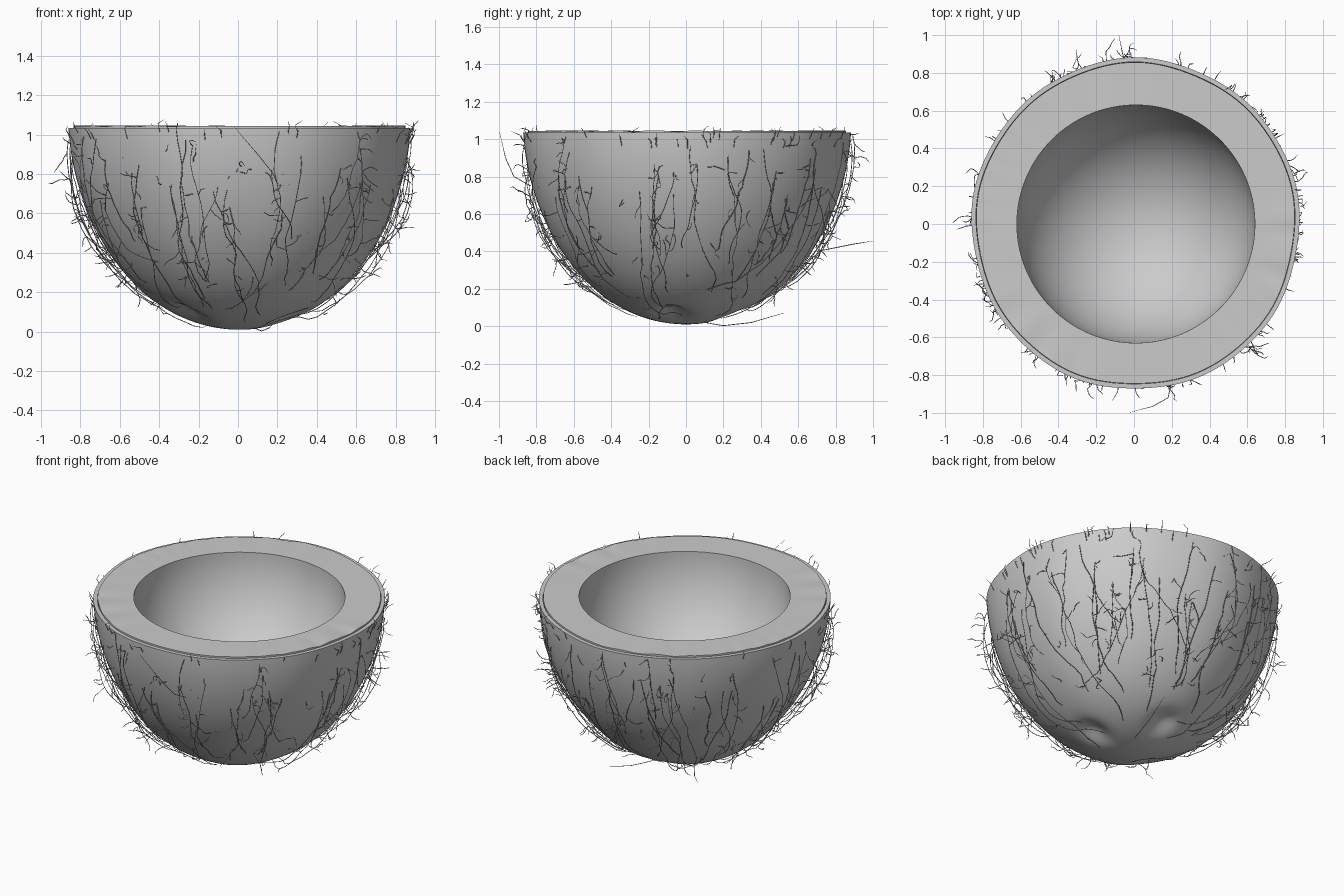
import bpy, bmesh, math, random
from math import sin, cos, pi
from mathutils import Vector

if "Cube" in bpy.data.objects:
    bpy.data.objects.remove(bpy.data.objects["Cube"])

random.seed(11)
SEG = 128
EYES = [Vector((0.25, -0.07)), Vector((0.0, 0.27)), Vector((-0.25, -0.17))]


def wobble(a):
    """Gentle out-of-round factor of the nut."""
    return -0.005 * cos(2 * a) + 0.004 * cos(5 * a - 1.9) + 0.003 * sin(9 * a)


def husk(t, a, inset=0.0):
    """Point on the shell: t = 0 at the bottom, pi/2 at the rim."""
    r = (0.872 - inset) * sin(t) * (1 - 0.03 * sin(2 * t)) * (1 + wobble(a))
    z = 1.035 - (1.025 - inset) * cos(t)
    x, y = r * cos(a) + 0.009, r * sin(a)
    # germination eyes pressed into the underside
    if t < 1.0:
        for e in EYES:
            d = (Vector((x, y)) - e).length
            z += 0.05 * math.exp(-(d / 0.085) ** 2)
    return Vector((x, y, z))


def skin(name, rings, angle=30):
    """Closed-around surface through rings of points; one-point rings become poles."""
    bm = bmesh.new()
    loops = [[bm.verts.new(p) for p in ring] for ring in rings]
    for lo, hi in zip(loops, loops[1:]):
        for i in range(SEG):
            j = (i + 1) % SEG
            if len(lo) == 1:
                bm.faces.new((lo[0], hi[j], hi[i]))
            elif len(hi) == 1:
                bm.faces.new((lo[i], lo[j], hi[0]))
            else:
                bm.faces.new((lo[i], lo[j], hi[j], hi[i]))
    bmesh.ops.recalc_face_normals(bm, faces=bm.faces)
    me = bpy.data.meshes.new(name)
    bm.to_mesh(me)
    bm.free()
    ob = bpy.data.objects.new(name, me)
    bpy.context.collection.objects.link(ob)
    bpy.ops.object.select_all(action='DESELECT')
    ob.select_set(True)
    bpy.context.view_layer.objects.active = ob
    bpy.ops.object.shade_smooth_by_angle(angle=math.radians(angle))
    return ob


ANG = [2 * pi * i / SEG for i in range(SEG)]
N = 48
TOP = pi / 2

# hard outer shell: outside up to the rim, then back down the inside
rings = [[husk(0, 0)]]
rings += [[husk(TOP * k / N, a) for a in ANG] for k in range(1, N + 1)]
rings += [[husk(TOP * k / N, a, 0.024) for a in ANG] for k in range(N, 0, -1)]
rings += [[husk(0, 0, 0.024)]]
skin("shell", rings)


# white flesh: outside, flat cut face with faint radial folds, round hollow
def cut_face(f, a):
    outer = husk(TOP, a, 0.026)
    inner = Vector((0.63 * cos(a) + 0.01, 0.63 * sin(a), 0))
    p = outer.lerp(inner, f)
    fold = sin(23 * a) * max(0, cos(3 * a + 0.6)) + 0.6 * sin(41 * a) * max(0, cos(2 * a + 1))
    p.z = 1.044 + 0.004 * fold * (1 - f)
    return p


def hollow(t, a):
    return Vector((0.63 * sin(t) * cos(a) + 0.01, 0.63 * sin(t) * sin(a), 1.044 - 0.66 * cos(t)))


rings = [[husk(0, 0, 0.026)]]
rings += [[husk(TOP * k / N, a, 0.026) for a in ANG] for k in range(1, N)]
rings += [[cut_face(k / 6, a) for a in ANG] for k in range(6)]
rings += [[hollow(TOP * k / 32, a) for a in ANG] for k in range(32, 0, -1)]
rings += [[hollow(0, 0)]]
skin("flesh", rings)

# loose husk fibres, all splines of one bevelled curve
cu = bpy.data.curves.new("husk_fibres", 'CURVE')
cu.dimensions = '3D'
cu.bevel_depth = 0.0022
cu.bevel_resolution = 0


def strand(points):
    sp = cu.splines.new('POLY')
    sp.points.add(len(points) - 1)
    for q, p in zip(sp.points, points):
        q.co = (p.x, p.y, max(p.z, 0.003), 1)
        q.radius = 1.0
    sp.points[-1].radius = 0.4


def lifted(t, a, h):
    """Point standing h off the shell."""
    out = Vector((sin(t) * cos(a), sin(t) * sin(a), -cos(t)))
    return husk(min(t, TOP), a) + out * h


def long_fibre(a, t, length, lift):
    """Hangs down a meridian, drifting sideways and bowing off the shell."""
    pts, n, turn = [], 16, random.uniform(-0.2, 0.2)
    for k in range(n + 1):
        s = k / n
        pts.append(lifted(t, a, 0.004 + lift * sin(pi * s) ** 0.7 + random.uniform(0, 0.006)))
        turn = (turn + random.gauss(0, 0.22)) * 0.85
        t = max(0.2, t - length / n * cos(turn))
        a += length / n * sin(turn) / max(sin(t), 0.3)
    strand(pts)
    return pts


def short_fibre(p, size):
    """Small crooked hair springing from a point."""
    out = Vector((p.x, p.y, (p.z - 0.9) * 0.8)).normalized()
    d = (out * 0.5 + Vector([random.gauss(0, 0.6) for _ in range(3)])).normalized()
    pts = [p.copy()]
    for _ in range(5):
        p = p + d * size / 5
        pts.append(p)
        d = (d + Vector([random.gauss(0, 0.4) for _ in range(3)])).normalized()
    strand(pts)


# tufts: a few long fibres sharing a meridian, with hairs branching off
for c in range(20):
    base = 2 * pi * (c + random.uniform(-0.3, 0.3)) / 20
    for _ in range(4):
        a = base + random.gauss(0, 0.08)
        t = random.uniform(1.15, 1.56)
        pts = long_fibre(a, t, random.uniform(0.4, 1.1), random.choice((0.01, 0.02, 0.04, 0.07)))
        for _ in range(3):
            short_fibre(random.choice(pts[:12]), random.uniform(0.06, 0.13))

# scattered hairs over the shell and along the rim
for _ in range(90):
    short_fibre(lifted(random.uniform(0.6, 1.5), random.uniform(0, 2 * pi), 0), random.uniform(0.06, 0.16))
for _ in range(40):
    a = random.uniform(0, 2 * pi)
    p = lifted(random.uniform(1.48, 1.55), a, 0.004)
    q = p + Vector((0.02 * cos(a), 0.02 * sin(a), random.uniform(0.03, 0.05)))
    strand([p, q, q + Vector((random.gauss(0, 0.02), random.gauss(0, 0.02), 0.02))])

# two stray strands that stick out furthest, front and back, and one under the base
strand([Vector(p) for p in ((0.2, -0.83, 0.75), (0.18, -0.92, 0.8), (0.1, -0.965, 0.9), (-0.02, -0.997, 1.04))])
strand([Vector(p) for p in ((0.0, 0.7, 0.4), (-0.03, 0.8, 0.42), (-0.06, 0.9, 0.44), (-0.08, 0.997, 0.455))])
strand([Vector(p) for p in ((0.08, 0.1, 0.02), (0.12, 0.2, 0.003), (0.16, 0.35, 0.02), (0.2, 0.52, 0.07))])

fibres = bpy.data.objects.new("husk_fibres", cu)
bpy.context.collection.objects.link(fibres)
bpy.ops.object.select_all(action='DESELECT')
fibres.select_set(True)
bpy.context.view_layer.objects.active = fibres
bpy.ops.object.convert(target='MESH')
